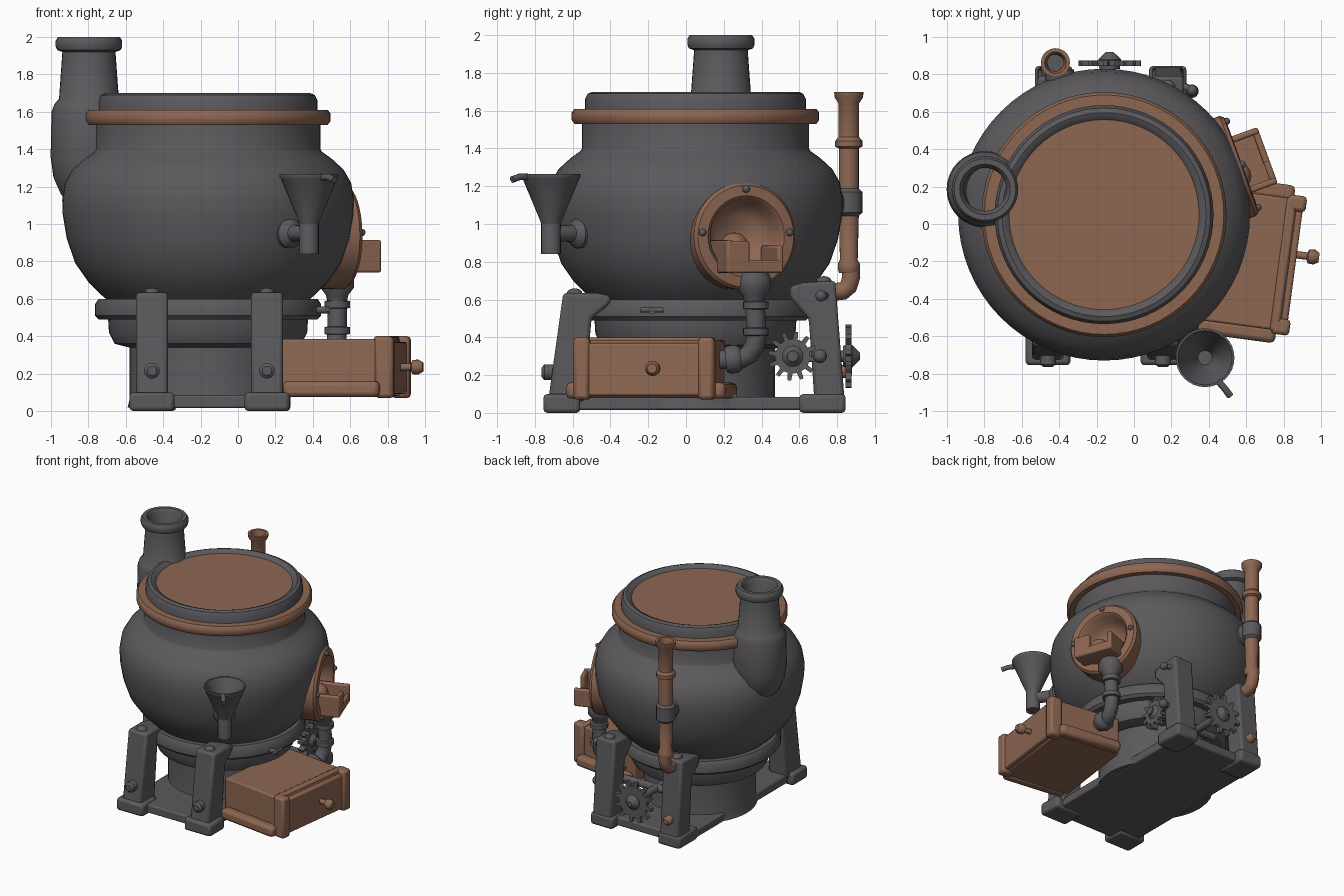
import bpy, bmesh, math
from mathutils import Matrix, Vector

if "Cube" in bpy.data.objects:
    bpy.data.objects.remove(bpy.data.objects["Cube"])

def material(name, rgb):
    m = bpy.data.materials.new(name)
    m.diffuse_color = (*rgb, 1)
    m.use_nodes = True
    m.node_tree.nodes["Principled BSDF"].inputs["Base Color"].default_value = m.diffuse_color
    return m

IRON = material("dark iron", (0.105, 0.1, 0.108))
COPPER = material("copper", (0.27, 0.135, 0.085))
T = Matrix.Translation

def finish(name, bm, mat, matrix=Matrix(), bevel=0):
    bmesh.ops.recalc_face_normals(bm, faces=bm.faces)
    me = bpy.data.meshes.new(name)
    bm.to_mesh(me)
    bm.free()
    me.transform(matrix)
    me.materials.append(mat)
    ob = bpy.data.objects.new(name, me)
    bpy.context.collection.objects.link(ob)
    if bevel:
        b = ob.modifiers.new("bevel", 'BEVEL')
        b.width, b.segments, b.limit_method = bevel, 2, 'ANGLE'
    return ob

def aim(loc, direction):
    """Frame at loc whose local z points along direction."""
    return T(Vector(loc)) @ Vector(direction).to_track_quat('Z', 'Y').to_matrix().to_4x4()

def lathe(name, profile, matrix, mat, segs=32, loop=False):
    """Revolve (radius, height) points round local z; loop joins last to first."""
    bm = bmesh.new()
    rings = [[bm.verts.new((r * math.cos(a), r * math.sin(a), z))
              for a in (2 * math.pi * i / segs for i in range(segs))] for r, z in profile]
    pairs = list(zip(rings, rings[1:])) + ([(rings[-1], rings[0])] if loop else [])
    for a, b in pairs:
        for i in range(segs):
            j = (i + 1) % segs
            bm.faces.new((a[i], a[j], b[j], b[i]))
    if not loop:
        bm.faces.new(rings[0])
        bm.faces.new(rings[-1])
    return finish(name, bm, mat, matrix)

def prism(name, pts, depth, matrix, mat, bevel=0):
    """Extrude a local xy outline symmetrically along local z."""
    bm = bmesh.new()
    f = bm.faces.new([bm.verts.new((x, y, -depth / 2)) for x, y in pts])
    g = bmesh.ops.extrude_face_region(bm, geom=[f])
    bmesh.ops.translate(bm, vec=(0, 0, depth), verts=[v for v in g['geom'] if isinstance(v, bmesh.types.BMVert)])
    return finish(name, bm, mat, matrix, bevel)

def box(name, lo, hi, mat, matrix=Matrix(), bevel=0.012):
    pts = [(lo[0], lo[1]), (hi[0], lo[1]), (hi[0], hi[1]), (lo[0], hi[1])]
    return prism(name, pts, hi[2] - lo[2], matrix @ T((0, 0, (lo[2] + hi[2]) / 2)), mat, bevel)

def ball(name, loc, r, mat, squash=1.0):
    bm = bmesh.new()
    bmesh.ops.create_uvsphere(bm, u_segments=16, v_segments=10, radius=r)
    return finish(name, bm, mat, T(Vector(loc)) @ Matrix.Diagonal((1, 1, squash, 1)))

def tube(name, pts, r, mat):
    cu = bpy.data.curves.new(name, 'CURVE')
    cu.dimensions, cu.bevel_depth, cu.bevel_resolution, cu.use_fill_caps = '3D', r, 4, True
    sp = cu.splines.new('POLY')
    sp.points.add(len(pts) - 1)
    for p, c in zip(sp.points, pts):
        p.co = (*c, 1)
    cu.materials.append(mat)
    ob = bpy.data.objects.new(name, cu)
    bpy.context.collection.objects.link(ob)
    bpy.ops.object.select_all(action='DESELECT')
    ob.select_set(True)
    bpy.context.view_layer.objects.active = ob
    bpy.ops.object.convert(target='MESH')

CX, CY = -0.16, 0.05
AXIS = T((CX, CY, 0))
YZ = Matrix(((0, 0, 1, 0), (1, 0, 0, 0), (0, 1, 0, 0), (0, 0, 0, 1)))  # outline in yz, depth in x

# Cauldron body, collars, rim and contents
pot = lathe("pot_body", [(.50, .56), (.57, .62), (.64, .69), (.71, .79), (.755, .92), (.777, 1.05), (.78, 1.13),
                         (.765, 1.22), (.725, 1.29), (.66, 1.35), (.61, 1.385), (.60, 1.40), (.60, 1.56)], AXIS, IRON, 64)
lathe("support_ring", [(.50, .49), (.585, .49), (.605, .51), (.605, .57), (.585, .60), (.50, .60)], AXIS, IRON, 64)
lathe("lower_bowl", [(.42, .34), (.50, .36), (.53, .42), (.535, .50)], AXIS, IRON, 48)
lathe("pedestal", [(.43, .02), (.42, .06), (.42, .36)], AXIS, IRON, 48)
lathe("copper_band", [(.57, 1.53), (.64, 1.53), (.655, 1.55), (.655, 1.59), (.64, 1.61), (.57, 1.61)],
      AXIS, COPPER, 64, True)
lathe("pot_rim", [(.585, 1.58), (.585, 1.66), (.57, 1.69), (.545, 1.70), (.52, 1.69), (.50, 1.665), (.50, 1.58)],
      AXIS, IRON, 64, True)
lathe("contents", [(.51, 1.62), (.51, 1.675)], AXIS, COPPER, 48)

# Hollow chimney on the left shoulder
lathe("chimney", [(.10, 1.10), (.15, 1.16), (.19, 1.25), (.205, 1.36), (.20, 1.60), (.185, 1.64), (.16, 1.67),
                  (.142, 1.92), (.17, 1.93), (.178, 1.95), (.178, 1.98), (.165, 2.0), (.135, 2.0), (.115, 1.97),
                  (.115, 1.3), (.09, 1.2)], T((-.797, .185, 0)), IRON, 32, True)

# Firebox port: recess cut in the pot, flanged dish and open tray
az = math.radians(20)
out = Vector((math.cos(az), math.sin(az), 0))
port = aim(Vector((CX, CY, .935)), out)
cutter = lathe("port_cutter", [(.215, .5), (.215, 1.0)], port, IRON)
mod = pot.modifiers.new("recess", 'BOOLEAN')
mod.operation, mod.object, mod.solver = 'DIFFERENCE', cutter, 'EXACT'
bpy.context.view_layer.objects.active = pot
bpy.ops.object.modifier_apply(modifier="recess")
bpy.data.objects.remove(cutter)
lathe("port_flange", [(.28, .55), (.285, .76), (.27, .78), (.215, .785), (.195, .765), (.18, .68), (.12, .62), (.02, .60),
                      (.02, .55)], port, COPPER, 40)
R = T((CX, CY, 0)) @ Matrix.Rotation(az, 4, 'Z')
box("tray_floor", (.64, -.16, .74), (.93, .16, .785), COPPER, R)
for s, top in ((-1, .915), (1, .885)):
    a, b = sorted((s * .125, s * .16))
    box("tray_side", (.66, a, .75), (.93, b, top), COPPER, R)
box("tray_front_corner", (.895, -.15, .75), (.93, -.03, .91), COPPER, R)
box("tray_front_lip", (.895, -.15, .75), (.93, .15, .81), COPPER, R)
ball("fuel_lump", R @ Vector((.74, -.05, .88)), .075, COPPER)
for dy, dz in ((0, .25), (-.245, .02), (.245, .02)):
    ball("port_rivet", R @ Vector((.785, dy, .935 + dz)), .02, IRON)

# Drain pipe from the port to the box
lathe("drain_funnel", [(.05, .58), (.06, .62), (.09, .66), (.09, .71), (.07, .75)], T((.53, .36, 0)), IRON, 20)
tube("drain_pipe", [(.53, .36, .65), (.53, .375, .42), (.525, .365, .36), (.515, .335, .31), (.505, .29, .285),
                    (.49, .15, .28)], .052, IRON)
for z in (.43, .57):
    lathe("drain_collar", [(.05, -.022), (.068, -.018), (.068, .018), (.05, .022)], T((.53, .37, z)), IRON, 20)
lathe("drain_joint", [(.065, 0), (.075, .02), (.075, .06), (.06, .08)], aim((.50, .21, .28), (0, 1, .1)), IRON, 20)

# Copper ash box with skirting rolls and knob
B = T((.57, -.185, 0)) @ Matrix.Rotation(math.radians(-7.6), 4, 'Z')
box("box_body", (-.3, -.355, .08), (.26, .355, .385), COPPER, B)
box("box_front", (.22, -.31, .09), (.295, .31, .37), COPPER, B)
for s in (-1, 1):
    a, b = sorted((s * .29, s * .375))
    box("box_front_post", (.21, a, .07), (.31, b, .4), COPPER, B, .02)
    a, b = sorted((s * .34, s * .425))
    box("box_side_roll", (-.28, a, .075), (.24, b, .16), COPPER, B, .025)
box("box_lid_strip", (.205, -.36, .37), (.255, .36, .4), COPPER, B)
lathe("box_knob", [(.02, 0), (.02, .06), (.038, .068), (.04, .10), (.025, .125)],
      aim(B @ Vector((.29, .06, .235)), B.to_3x3() @ Vector((1, 0, 0))), COPPER, 16)

# Base plate, feet, legs and bolts
box("base_plate", (-.53, -.69, .015), (.22, .78, .085), IRON)
for back, xs in ((False, (-.46, .155)), (True, (-.43, .18))):
    for x in xs:
        y0, y1, w = (.6, .845, .1) if back else (-.755, -.56, .12)
        box("foot", (x - w, y0, 0), (x + w, y1, .1), IRON, bevel=.02)
        if back:
            shape = [(.84, .06), (.68, .06), (.65, .5), (.55, .61), (.55, .67), (.62, .69), (.79, .7)]
        else:
            shape = [(-.73, .06), (-.54, .06), (-.50, .5), (-.40, .58), (-.40, .62), (-.47, .635), (-.65, .635)]
        prism("leg", shape, .17, T((x, 0, 0)) @ YZ, IRON, .018)
        ball("leg_top_bolt", (x, .73 if back else -.59, .70 if back else .635), .04, IRON, .6)
        if not back:
            lathe("leg_bolt", [(.042, 0), (.042, .06), (.025, .075)], aim((x, -.69, .215), (0, -1, 0)), IRON, 14)
lathe("copper_leg_bolt", [(.035, 0), (.035, .08), (.02, .1)], aim((-.43, .78, .22), (0, 1, 0)), COPPER, 14)
tube("side_bolt_stem", [(.2, .71, .3), (.31, .71, .3)], .02, IRON)
ball("side_bolt", (.31, .71, .3), .036, IRON)
tube("valve_stem", [(.22, .75, .62), (.28, .73, .62), (.3, .72, .62)], .02, IRON)
ball("valve_ball", (.31, .715, .62), .03, IRON)

# Toothed wheels
def gear(name, n, root, tip, depth, matrix):
    pts = []
    for i in range(n):
        for r, f in ((root, 0), (root, .45), (tip, .58), (tip, .87)):
            a = 2 * math.pi * (i + f) / n
            pts.append((r * math.cos(a), r * math.sin(a)))
    prism(name, pts, depth, matrix, IRON)
    lathe(name + "_hub", [(.055, -.03), (.06, .02), (.035, .045), (.02, .06)], matrix, IRON, 16)

gear("side_gear", 12, .092, .13, .05, aim((.26, .565, .3), (1, 0, 0)))
tube("side_gear_shaft", [(-.3, .565, .3), (.32, .565, .3)], .03, IRON)
gear("rear_gear", 12, .125, .168, .03, aim((-.13, .865, .3), (0, 1, 0)) @ T((0, 0, -.005)))
tube("rear_gear_shaft", [(-.13, .4, .3), (-.13, .87, .3)], .03, IRON)

# Filling funnel at the front right
F = T((.38, -.715, 0))
lathe("funnel", [(.052, 1.0), (.058, 1.02), (.15, 1.24), (.157, 1.25), (.157, 1.265), (.145, 1.265), (.04, 1.03),
                 (.03, 1.0)], F, IRON, 32, True)
lathe("funnel_spout", [(.052, .84), (.052, 1.0), (.045, 1.025)], F, IRON, 20)
tube("funnel_handle", [(.45, -.84, 1.25), (.485, -.88, 1.25), (.515, -.92, 1.235)], .018, IRON)
lathe("funnel_mount", [(.075, -.05), (.08, .01), (.065, .03), (.045, .045), (.04, .2)],
      aim((.275, -.57, .95), (.59, -.81, 0)), IRON, 20)

# Copper steam pipe at the back
lathe("steam_pipe", [(.05, .74), (.058, .76), (.058, .79), (.047, .81), (.053, 1.05), (.053, 1.40), (.072, 1.41),
                     (.072, 1.44), (.055, 1.46), (.055, 1.64), (.075, 1.67), (.078, 1.70), (.058, 1.70), (.045, 1.66),
                     (.042, .9), (.02, .74)], T((-.42, .862, 0)), COPPER, 20, True)
tube("steam_elbow", [(-.42, .872, .78), (-.42, .875, .72), (-.42, .86, .67), (-.42, .83, .645), (-.42, .77, .64)],
     .048, COPPER)
lathe("steam_collar", [(.05, 1.04), (.072, 1.06), (.072, 1.17), (.05, 1.19)], T((-.42, .862, 0)), IRON, 20)
lathe("steam_mount", [(.08, 0), (.08, .05), (.05, .07), (.045, .12)], aim((-.39, .76, 1.11), (-.2, .98, 0)), IRON, 20)

# Small tap on the support ring
tube("tap_stem", [(.42, -.18, .54), (.49, -.18, .54)], .018, IRON)
tube("tap_handle", [(.48, -.24, .545), (.48, -.12, .545)], .013, IRON)

# Smooth shading with crisp edges
bpy.ops.object.select_all(action='SELECT')
bpy.context.view_layer.objects.active = pot
bpy.ops.object.shade_smooth_by_angle(angle=math.radians(38))
